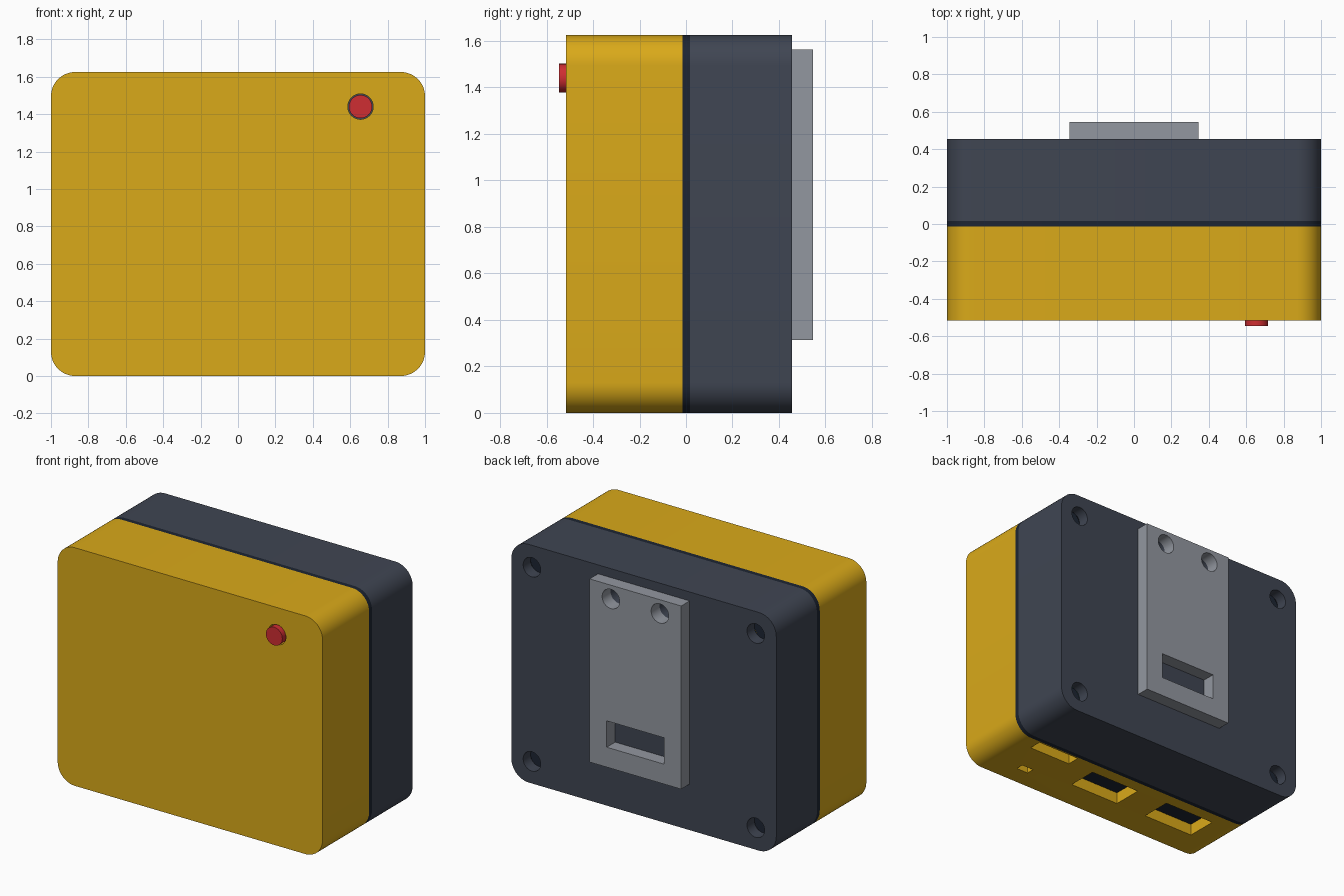
import bpy, bmesh
from math import cos, sin, pi

if "Cube" in bpy.data.objects:
    bpy.data.objects.remove(bpy.data.objects["Cube"])

H = 1.625                                   # case height
YF, YB = -0.516, 0.455                      # front and back of the case
S0, S1 = -0.014, 0.017                      # seam
WALL = 0.08


def material(name, rgb):
    m = bpy.data.materials.new(name)
    m.diffuse_color = (*rgb, 1)
    m.use_nodes = True
    m.node_tree.nodes["Principled BSDF"].inputs["Base Color"].default_value = m.diffuse_color
    return m


YELLOW = material("yellow", (0.70, 0.40, 0.01))
SLATE = material("slate", (0.050, 0.060, 0.085))
DARK = material("dark", (0.012, 0.018, 0.032))
GREY = material("grey", (0.29, 0.31, 0.35))
RED = material("red", (0.62, 0.027, 0.032))
GREEN = material("green", (0.01, 0.13, 0.08))


# Profiles in the x-z plane
def rect(x0, x1, z0, z1):
    return [(x0, z0), (x1, z0), (x1, z1), (x0, z1)]


def circle(x, z, r, n=32):
    return [(x + r * cos(2 * pi * i / n), z + r * sin(2 * pi * i / n)) for i in range(n)]


def rounded(inset=0.0, r=0.13, n=12):
    pts, r0 = [], r - inset
    for k, (cx, cz) in enumerate([(1 - r, H - r), (r - 1, H - r), (r - 1, r), (1 - r, r)]):
        for i in range(n + 1):
            a = pi / 2 * (k + i / n)
            pts.append((cx + r0 * cos(a), cz + r0 * sin(a)))
    return pts


def prism(name, pts, y0, y1, mat=None):
    """Extrude an x-z profile from y0 to y1."""
    bm = bmesh.new()
    base = bm.faces.new([bm.verts.new((x, y0, z)) for x, z in pts])
    ext = bmesh.ops.extrude_face_region(bm, geom=[base])
    bmesh.ops.translate(bm, vec=(0, y1 - y0, 0),
                        verts=[v for v in ext["geom"] if isinstance(v, bmesh.types.BMVert)])
    bmesh.ops.recalc_face_normals(bm, faces=bm.faces)
    me = bpy.data.meshes.new(name)
    bm.to_mesh(me)
    bm.free()
    ob = bpy.data.objects.new(name, me)
    bpy.context.collection.objects.link(ob)
    if mat:
        me.materials.append(mat)
    return ob


def select(ob):
    bpy.ops.object.select_all(action='DESELECT')
    ob.select_set(True)
    bpy.context.view_layer.objects.active = ob


def cut(ob, *shapes):
    """Subtract (profile, y0, y1) prisms from an object."""
    select(ob)
    for shape in shapes:
        c = prism("cutter", *shape)
        c.hide_render = True
        mod = ob.modifiers.new("cut", 'BOOLEAN')
        mod.operation, mod.solver, mod.object = 'DIFFERENCE', 'EXACT', c
        bpy.ops.object.modifier_apply(modifier=mod.name)
        bpy.data.objects.remove(c)


# Front shell: hollow, with button hole and bottom ports
front = prism("front_shell", rounded(), YF, S0, YELLOW)
ports = [(-0.75, -0.36, -0.315, -0.10), (-0.115, 0.27, -0.31, -0.10),
         (0.46, 0.785, -0.115, -0.025), (0.59, 0.68, -0.38, -0.325)]
cut(front, (rounded(WALL), YF + WALL, 0.1), (circle(0.655, 1.44, 0.068), -0.7, -0.3),
    *[(rect(x0, x1, -0.1, 0.12), y0, y1) for x0, x1, y0, y1 in ports])

# Seam gasket
gasket = prism("seam_gasket", rounded(), S0, S1, DARK)
cut(gasket, (rounded(WALL), -0.1, 0.1))

# Back shell: hollow, with corner screw holes and clip screw holes
back = prism("back_shell", rounded(), S1, YB, SLATE)
corners = [(sx * 0.845, z) for sx in (-1, 1) for z in (0.15, 1.475)]
clip_screws = [(-0.185, 1.47), (0.185, 1.47)]
cut(back, (rounded(WALL), -0.1, YB - WALL),
    *[(circle(x, z, 0.066), 0.3, 0.6) for x, z in corners + clip_screws])
for x, z in corners + clip_screws:
    prism("screw_post", circle(x, z, 0.07), S1, YB - WALL - 0.005, DARK)

# Belt clip plate with two screw holes and a slot
clip = prism("mounting_plate", rect(-0.346, 0.346, 0.314, 1.564), YB, 0.546, GREY)
cut(clip, (rect(-0.216, 0.216, 0.45, 0.63), 0.4, 0.6),
    *[(circle(x, z, 0.066), 0.4, 0.6) for x, z in clip_screws])

# Push button
button = prism("push_button", circle(0.655, 1.44, 0.062), -0.546, -0.36, RED)

# Circuit board and connectors seen through the ports
prism("circuit_board", rect(-0.2, 0.85, 0.1, 1.3), -0.17, -0.02, GREEN)
prism("connector_block", rect(-0.15, 0.31, 0.085, 0.3), -0.33, -0.172, DARK)
prism("socket_block", rect(-0.80, -0.32, 0.085, 0.3), -0.34, -0.07, DARK)

# Smooth the round parts, keep the edges sharp
for ob in list(bpy.context.collection.objects):
    select(ob)
    bpy.ops.object.shade_smooth_by_angle(angle=pi / 6)
